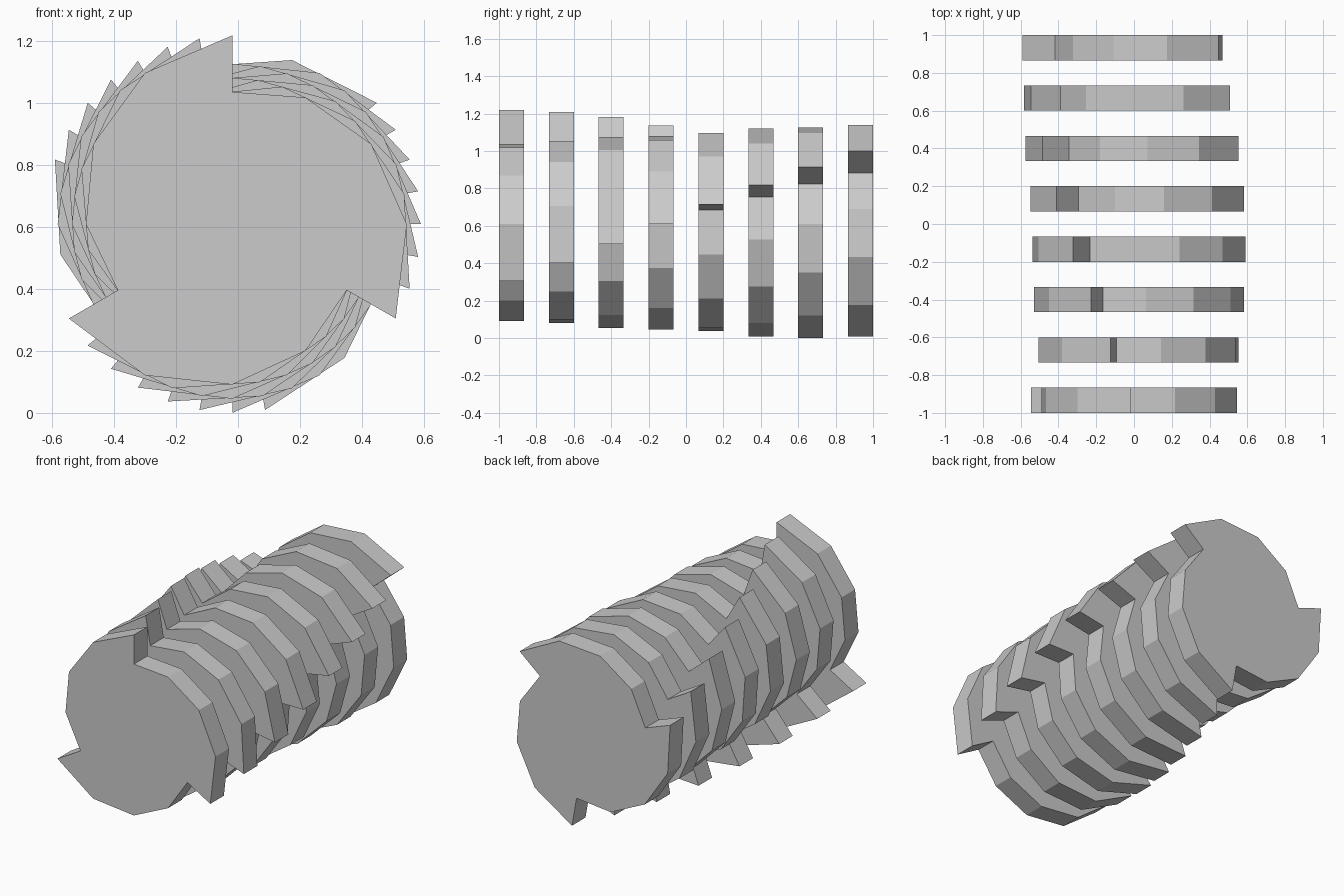
import bpy, bmesh
from math import cos, sin, radians

if "Cube" in bpy.data.objects:
    bpy.data.objects.remove(bpy.data.objects["Cube"])

N_DISCS, THICK, PITCH, TWIST = 8, 2 / 15, 4 / 15, 10
R_TIP, R_ROOT = 0.609, 0.4265      # sawtooth tip and root radii
CX, CZ = -0.0185, R_TIP            # disc axis
LOBES, STEPS = 3, 4                # three teeth, four flats each


def profile(turn):
    """Three-lobed snail cam outline, counter-clockwise seen from the front."""
    pts = []
    for lobe in range(LOBES):
        for k in range(STEPS + 1):
            a = radians(90 + turn + 120 * lobe + 120 * k / STEPS)
            r = R_TIP + (R_ROOT - R_TIP) * k / STEPS
            pts.append((CX + r * cos(a), CZ + r * sin(a)))
    return pts


def ratchet_disc(name, y, turn):
    bm = bmesh.new()
    face = bm.faces.new([bm.verts.new((x, y, z)) for x, z in profile(turn)])
    ext = bmesh.ops.extrude_face_region(bm, geom=[face], use_keep_orig=True)
    verts = [v for v in ext["geom"] if isinstance(v, bmesh.types.BMVert)]
    bmesh.ops.translate(bm, verts=verts, vec=(0, THICK, 0))
    bmesh.ops.recalc_face_normals(bm, faces=bm.faces)
    mesh = bpy.data.meshes.new(name)
    bm.to_mesh(mesh)
    bm.free()
    bpy.context.collection.objects.link(bpy.data.objects.new(name, mesh))


# Row of separate discs, each turned a little further than the one in front
for i in range(N_DISCS):
    ratchet_disc(f"ratchet_disc_{i + 1}", -1 + i * PITCH, i * TWIST)
